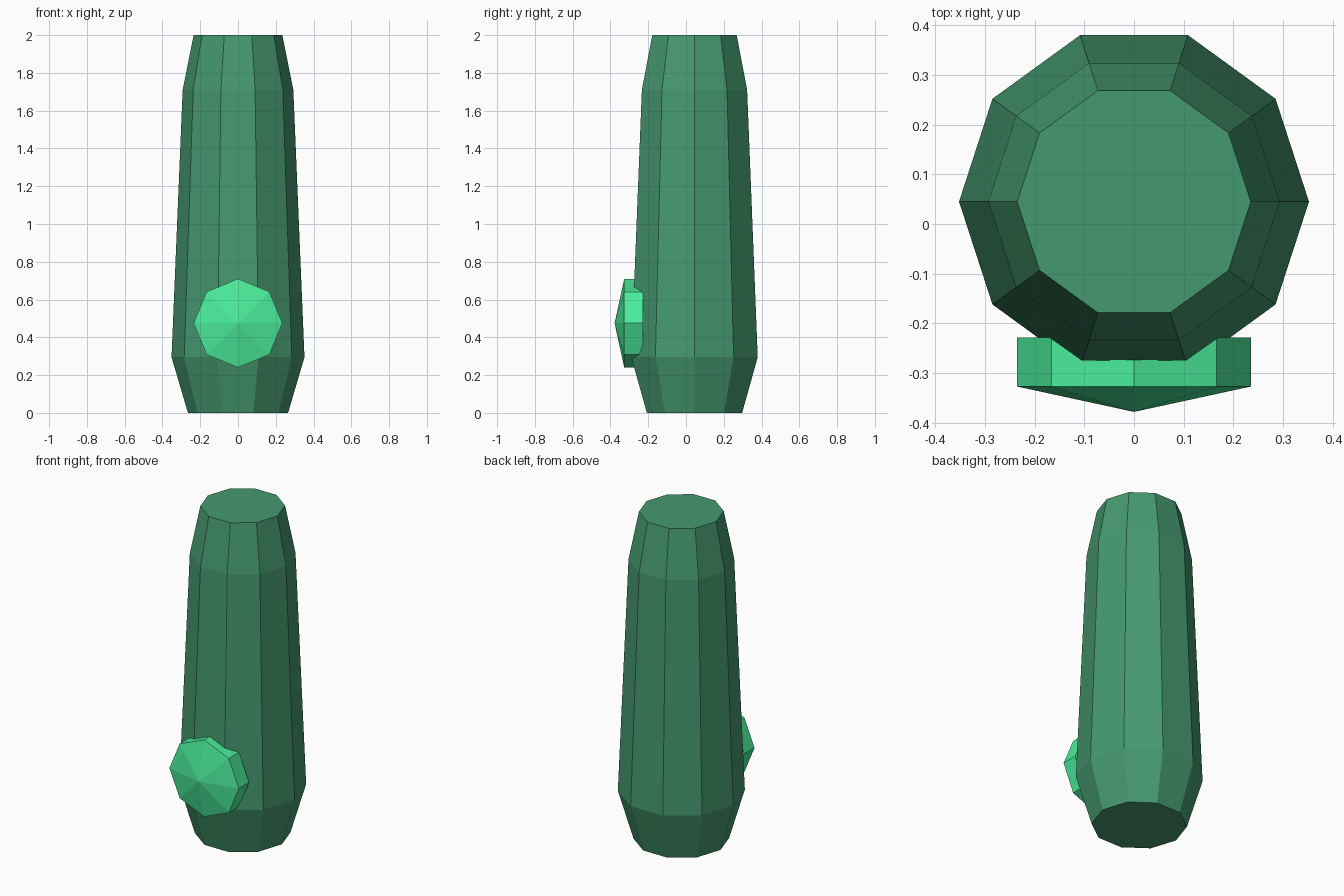
import bpy, bmesh
from math import cos, sin, tau
from mathutils import Matrix

if "Cube" in bpy.data.objects:
    bpy.data.objects.remove(bpy.data.objects["Cube"])


def lathe(name, sides, profile, color, matrix, tip=None):
    """Stack polygon rings (radius, height) along z; cap the ends or close with a tip."""
    bm = bmesh.new()
    rings = [[bm.verts.new((r * cos(tau * i / sides), r * sin(tau * i / sides), h))
              for i in range(sides)] for r, h in profile]
    for a, b in zip(rings, rings[1:]):
        for i in range(sides):
            j = (i + 1) % sides
            bm.faces.new((a[i], a[j], b[j], b[i]))
    bm.faces.new(rings[0][::-1])
    if tip is None:
        bm.faces.new(rings[-1])
    else:
        point = bm.verts.new((0, 0, tip))
        for i in range(sides):
            bm.faces.new((rings[-1][i], rings[-1][(i + 1) % sides], point))
    bmesh.ops.transform(bm, matrix=matrix, verts=bm.verts)
    bmesh.ops.recalc_face_normals(bm, faces=bm.faces)
    mesh = bpy.data.meshes.new(name)
    bm.to_mesh(mesh)
    bm.free()
    mat = bpy.data.materials.new(name + "_green")
    mat.diffuse_color = color
    mat.use_nodes = True
    mat.node_tree.nodes["Principled BSDF"].inputs["Base Color"].default_value = mat.diffuse_color
    mesh.materials.append(mat)
    obj = bpy.data.objects.new(name, mesh)
    bpy.context.collection.objects.link(obj)
    return obj


# Tapered ten-sided column
lathe("column", 10, [(0.265, 0), (0.352, 0.295), (0.293, 1.71), (0.235, 2.0)],
      (0.06, 0.32, 0.16, 1), Matrix.Translation((0, 0.045, 0)))

# Eight-sided stud with a shallow pointed face, facing the front
lathe("front_stud", 8, [(0.235, 0), (0.235, 0.099)], (0.07, 0.85, 0.33, 1),
      Matrix.Translation((0, -0.228, 0.475)) @ Matrix.Rotation(tau / 4, 4, 'X'), tip=0.15)
